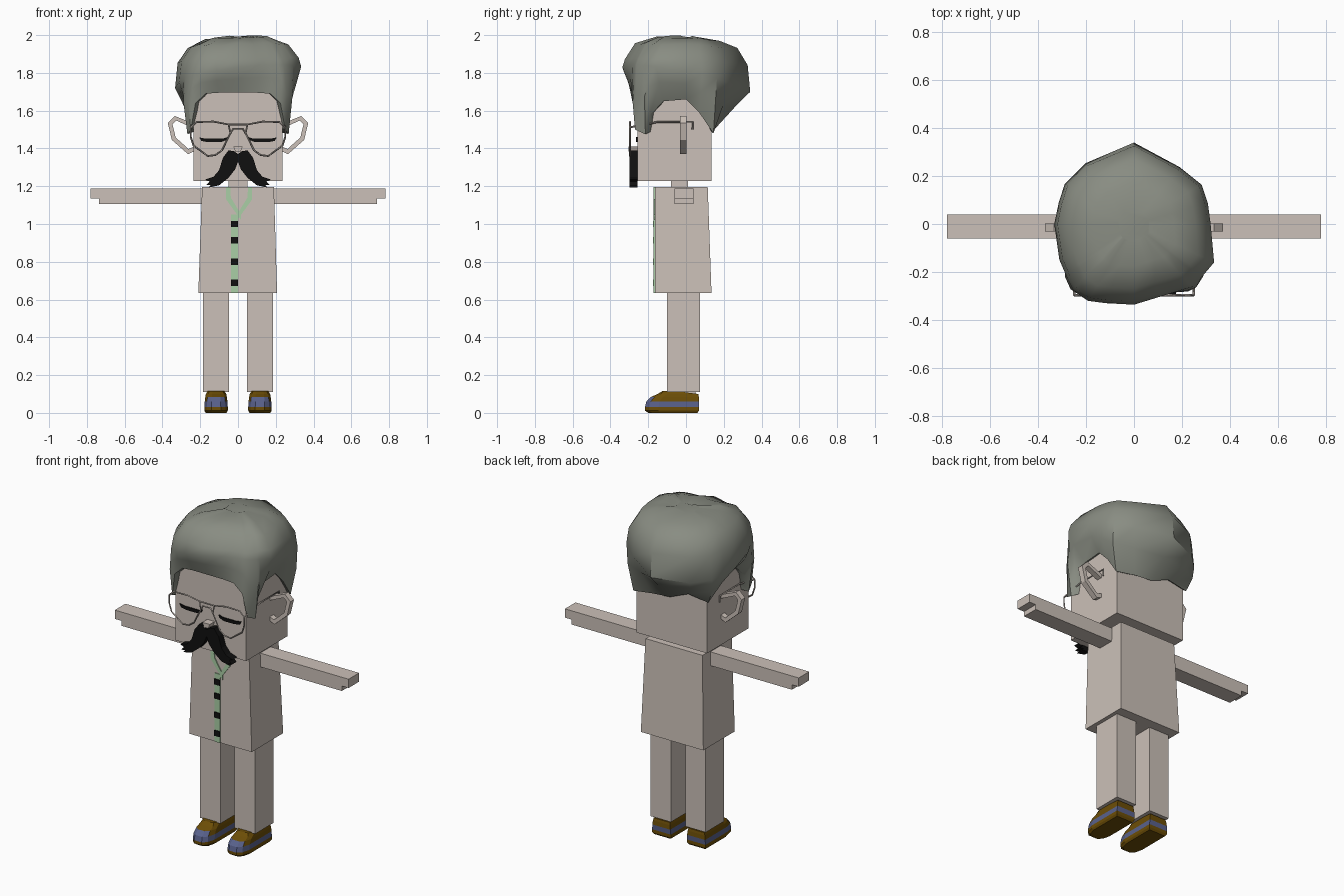
import bpy, bmesh, math, random
from mathutils import Vector

random.seed(4)
if "Cube" in bpy.data.objects:
    bpy.data.objects.remove(bpy.data.objects["Cube"], do_unlink=True)


def material(name, rgb):
    m = bpy.data.materials.new(name)
    m.use_nodes = True
    m.diffuse_color = (*rgb, 1)
    m.node_tree.nodes["Principled BSDF"].inputs["Base Color"].default_value = (*rgb, 1)
    return m


SKIN = material("warm beige", (0.60, 0.53, 0.48))
HAIR = material("grey green", (0.25, 0.265, 0.225))
BLACK = material("black", (0.005, 0.005, 0.005))
GREEN = material("pale green", (0.40, 0.62, 0.38))
BROWN = material("shoe brown", (0.15, 0.075, 0.002))
BLUE = material("shoe blue", (0.10, 0.12, 0.26))
FRAME = material("frame taupe", (0.38, 0.34, 0.31))


def build(name, verts, faces, *mats):
    mesh = bpy.data.meshes.new(name)
    mesh.from_pydata([tuple(v) for v in verts], [], faces)
    for m in mats:
        mesh.materials.append(m)
    bm = bmesh.new()
    bm.from_mesh(mesh)
    bmesh.ops.recalc_face_normals(bm, faces=bm.faces)
    bm.to_mesh(mesh)
    bm.free()
    obj = bpy.data.objects.new(name, mesh)
    bpy.context.collection.objects.link(obj)
    return obj


def loft(name, rings, *mats):
    """Skin a stack of equal-length rings and cap both ends."""
    n = len(rings[0])
    faces = [(r * n + i, r * n + (i + 1) % n, (r + 1) * n + (i + 1) % n, (r + 1) * n + i)
             for r in range(len(rings) - 1) for i in range(n)]
    last = (len(rings) - 1) * n
    faces += [tuple(range(n)), tuple(range(last, last + n))]
    return build(name, [v for ring in rings for v in ring], faces, *mats)


def rect(x0, x1, y0, y1, z):
    return [(x0, y0, z), (x1, y0, z), (x1, y1, z), (x0, y1, z)]


def box(name, x, y, z, mat):
    return loft(name, [rect(*x, *y, z[0]), rect(*x, *y, z[1])], mat)


def prism(name, outline, y0, y1, mat, side=1):
    return loft(name, [[(side * x, y, z) for x, z in outline] for y in (y0, y1)], mat)


def wire(name, points, side=1, closed=False):
    curve = bpy.data.curves.new(name, 'CURVE')
    curve.dimensions = '3D'
    curve.bevel_depth = 0.005
    curve.bevel_resolution = 0
    curve.use_fill_caps = True
    sp = curve.splines.new('POLY')
    sp.points.add(len(points) - 1)
    for p, (x, y, z) in zip(sp.points, points):
        p.co = (side * x, y, z, 1)
    sp.use_cyclic_u = closed
    curve.materials.append(FRAME)
    bpy.context.collection.objects.link(bpy.data.objects.new(name, curve))


# Head, neck and tapered torso
box("head", (-0.235, 0.235), (-0.258, 0.135), (1.227, 1.70), SKIN)
box("neck", (-0.05, 0.05), (-0.08, 0.01), (1.17, 1.24), SKIN)
loft("torso", [rect(-0.21, 0.207, -0.165, 0.135, 0.635),
               rect(-0.19, 0.19, -0.165, 0.115, 1.195)], SKIN)

# Shirt front: placket, collar and buttons
box("placket", (-0.036, 0), (-0.171, -0.163), (0.636, 1.05), GREEN)
collar = [(0.075, 1.195), (0.075, 1.13), (-0.005, 1.02), (-0.005, 1.05), (0.05, 1.14), (0.053, 1.195)]
prism("collar_left", collar, -0.171, -0.163, GREEN)
prism("collar_right", [(x - 0.012, z) for x, z in collar], -0.1705, -0.163, GREEN, -1)
for z in (1.0, 0.915, 0.8, 0.69):
    box("button", (-0.036, 0), (-0.176, -0.17), (z - 0.017, z + 0.017), BLACK)

# Nose bead between the moustache halves
prism("nose", [(-0.025, 1.41), (0.025, 1.41), (0.014, 1.383), (-0.014, 1.383)], -0.305, -0.25, SKIN)

moustache = [(0, 1.37), (0.02, 1.385), (0.05, 1.39), (0.08, 1.35), (0.10, 1.285), (0.13, 1.25),
             (0.175, 1.235), (0.15, 1.225), (0.17, 1.205), (0.145, 1.207), (0.155, 1.193),
             (0.10, 1.205), (0.05, 1.245), (0.015, 1.29), (0, 1.33)]
eyelid = [(0.055, 1.46), (0.08, 1.452), (0.17, 1.452), (0.205, 1.458), (0.195, 1.44),
          (0.16, 1.433), (0.09, 1.433), (0.06, 1.445)]
lens = [(0.25, 1.51), (0.22, 1.54), (0.13, 1.542), (0.05, 1.527), (0.04, 1.48), (0.085, 1.39),
        (0.12, 1.365), (0.16, 1.36), (0.235, 1.415), (0.25, 1.46)]
ear = [(0.22, 1.525), (0.335, 1.572), (0.372, 1.535), (0.35, 1.445), (0.265, 1.37), (0.22, 1.39)]
ear_hole = [(0.22, 1.50), (0.328, 1.548), (0.347, 1.528), (0.33, 1.458), (0.262, 1.397), (0.22, 1.415)]
arm = [(0.17, 1.105), (0.735, 1.105), (0.735, 1.135), (0.78, 1.135), (0.78, 1.188), (0.17, 1.188)]

# Shoe layers: height, toe y, heel y, half width
LAYERS = [(0, -0.20, 0.06, 0.055), (0.012, -0.217, 0.068, 0.062), (0.03, -0.217, 0.068, 0.062),
          (0.06, -0.21, 0.07, 0.06), (0.085, -0.185, 0.068, 0.057), (0.1, -0.15, 0.065, 0.054),
          (0.115, -0.125, -0.05, 0.045)]
TOE = [(-1, 0), (-1, 0.75), (-0.8, 0.92), (-0.4, 1), (0.4, 1), (0.8, 0.92), (1, 0.75), (1, 0)]

for side, word in ((1, "left"), (-1, "right")):
    # Face details
    prism(word + "_moustache", moustache, -0.30, -0.256, BLACK, side)
    prism(word + "_closed_eye", eyelid, -0.265, -0.257, BLACK, side)

    # Open ear rim, buried in the head at its inner end
    n = len(ear)
    verts = [(side * x, y, z) for y in (-0.032, 0.002) for loop in (ear, ear_hole) for x, z in loop]
    faces = []
    for i in range(n):
        j = (i + 1) % n
        for a, b in ((0, n), (n, 3 * n), (3 * n, 2 * n), (2 * n, 0)):
            faces.append((a + i, a + j, b + j, b + i))
    build(word + "_ear", verts, faces, SKIN)

    # Spectacle rim and temple
    wire(word + "_lens_rim", [(x, -0.297, z) for x, z in lens], side, True)
    wire(word + "_temple", [(0.25, -0.297, 1.512), (0.25, -0.15, 1.54), (0.25, 0.035, 1.54),
                            (0.25, 0.035, 1.50)], side)

    # Limbs
    prism(word + "_arm", arm, -0.06, 0.04, SKIN, side)
    box(word + "_leg", sorted((side * 0.048, side * 0.184)), (-0.10, 0.075), (0.11, 0.64), SKIN)
    box(word + "_ankle", sorted((side * 0.075, side * 0.155)), (-0.08, 0.05), (0.08, 0.12), SKIN)

    # Banded shoe with a rounded toe
    rings = [[(side * 0.116 + u * w, heel + v * (toe - heel), z) for u, v in TOE]
             for z, toe, heel, w in LAYERS]
    shoe = loft(word + "_shoe", rings, BROWN, BLUE)
    for f in shoe.data.polygons:
        z = f.center.z
        front_panel = f.normal.y < -0.5 and z < 0.08
        f.material_index = int(0.03 < z < 0.058 or (front_panel and z > 0.03))

# Spectacle bridges
wire("upper_bridge", [(-0.05, -0.297, 1.527), (0.05, -0.297, 1.527)])
wire("lower_bridge", [(-0.04, -0.297, 1.48), (-0.025, -0.297, 1.505), (0.025, -0.297, 1.505),
                      (0.04, -0.297, 1.48)])

# Hair: hairline with sideburns, widest outline, then a shallow crown
half = [(0.10, -0.285, 1.695), (0.17, -0.285, 1.69), (0.225, -0.282, 1.64), (0.25, -0.27, 1.50),
        (0.268, -0.215, 1.475), (0.262, -0.19, 1.58), (0.25, -0.12, 1.65), (0.25, 0, 1.66),
        (0.25, 0.07, 1.59), (0.25, 0.145, 1.48), (0.12, 0.15, 1.50)]
hairline = ([Vector((0, -0.285, 1.695))] + [Vector(p) for p in half] + [Vector((0, 0.15, 1.51))]
            + [Vector((-x, y, z + (0.06 if y > 0.1 else 0))) for x, y, z in reversed(half)])
outline = [(-0.32, -0.13), (-0.26, -0.27), (-0.2, -0.32), (-0.02, -0.343), (0.25, -0.26),
           (0.335, -0.16), (0.32, 0), (0.3, 0.15), (0.1, 0.31), (-0.01, 0.343), (-0.15, 0.28),
           (-0.27, 0.22), (-0.31, 0.11), (-0.333, 0)]


def widest(p):
    """Point on the outline in the same direction as p."""
    for (ax, ay), (bx, by) in zip(outline, outline[1:] + outline[:1]):
        det = ax * by - ay * bx
        s = (p.x * by - p.y * bx) / det
        t = (ax * p.y - ay * p.x) / det
        if s >= 0 and t >= 0:
            k = 1 / (s + t)
            d = p.xy.normalized()
            return Vector((p.x * k, p.y * k, 1.765 - 0.065 * d.y + 0.045 * d.x))


wide = [widest(p) for p in hairline]
tucked = [Vector((p.x * 0.82, p.y * 0.82, p.z + 0.02)) for p in hairline]
middle = []
for p, w in zip(hairline, wide):
    m = p.lerp(w, 0.55)
    m.x *= 1.05
    middle.append(m)
rings = [tucked, hairline, middle, wide]
for scale, z in ((0.96, 1.86), (0.80, 1.94), (0.52, 1.98), (0.2, 1.99)):
    rings.append([Vector((w.x * scale, w.y * scale, z + 0.25 * (w.z - 1.765) * scale
                          + random.uniform(-0.006, 0.006))) for w in wide])
hair = loft("hair", rings, HAIR)
bpy.context.view_layer.objects.active = hair
hair.select_set(True)
bpy.ops.object.shade_smooth_by_angle(angle=math.radians(45))
hair.select_set(False)
